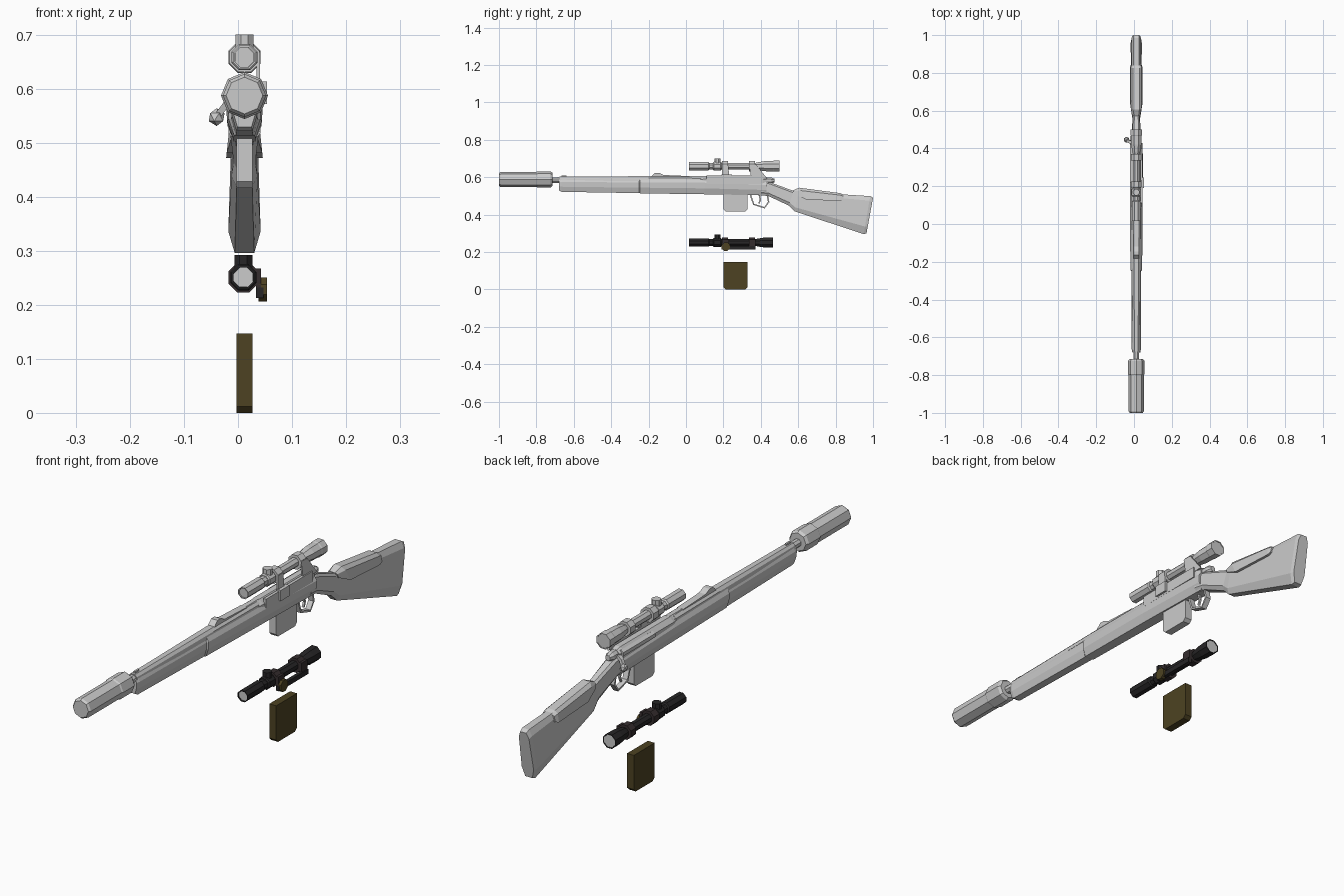
import bpy, bmesh, math
from mathutils import Vector

if "Cube" in bpy.data.objects:
    bpy.data.objects.remove(bpy.data.objects["Cube"])

CX = 0.012  # centre line of the rifle


def material(name, rgb):
    m = bpy.data.materials.new(name)
    m.diffuse_color = (*rgb, 1)
    m.use_nodes = True
    m.node_tree.nodes["Principled BSDF"].inputs["Base Color"].default_value = m.diffuse_color
    return m


GREY = material("light_grey", (0.6, 0.6, 0.6))
BROWN = material("olive_brown", (0.075, 0.055, 0.016))
BLACK = material("soft_black", (0.02, 0.019, 0.02))
DARK = material("dark_mount", (0.036, 0.027, 0.028))


def finish(name, bm, mat):
    bmesh.ops.recalc_face_normals(bm, faces=bm.faces)
    me = bpy.data.meshes.new(name)
    bm.to_mesh(me)
    bm.free()
    me.materials.append(mat)
    ob = bpy.data.objects.new(name, me)
    bpy.context.collection.objects.link(ob)
    return ob


def skin(name, rings, mat):
    """Bridge equal rings of points and cap both ends."""
    bm = bmesh.new()
    vs = [[bm.verts.new(p) for p in r] for r in rings]
    n = len(rings[0])
    for a, b in zip(vs, vs[1:]):
        for i in range(n):
            j = (i + 1) % n
            bm.faces.new((a[i], a[j], b[j], b[i]))
    bm.faces.new(vs[0])
    bm.faces.new(vs[-1])
    return finish(name, bm, mat)


def lathe(name, prof, z, mat, x=CX, sides=8, flat=True):
    """Tube along y from (y, radius) pairs."""
    ph = math.pi / sides if flat else 0
    ang = [ph + 2 * math.pi * i / sides for i in range(sides)]
    return skin(name, [[(x + r * math.cos(a), y, z + r * math.sin(a)) for a in ang]
                       for y, r in prof], mat)


def disc(name, c, axis, r, d, mat):
    """Octagonal cylinder with its axis along x or z."""
    ang = [math.pi / 8 + math.pi / 4 * i for i in range(8)]
    c = Vector(c)
    rings = []
    for s in (-d / 2, d / 2):
        if axis == 'x':
            rings.append([c + Vector((s, r * math.cos(a), r * math.sin(a))) for a in ang])
        else:
            rings.append([c + Vector((r * math.cos(a), r * math.sin(a), s)) for a in ang])
    return skin(name, rings, mat)


def loft(name, half, sections, mat):
    """Mirrored half profile (u, v) along (y_top, z_top, y_bottom, z_bottom, half_width)."""
    prof = half + [(-u, v) for u, v in reversed(half)]
    return skin(name, [[(CX + u * w, yb + (yt - yb) * v, zb + (zt - zb) * v) for u, v in prof]
                       for yt, zt, yb, zb, w in sections], mat)


def prism(name, poly, x0, x1, mat):
    return skin(name, [[(x, y, z) for y, z in poly] for x in (x0, x1)], mat)


def box(name, x0, x1, y0, y1, z0, z1, mat):
    return prism(name, [(y0, z0), (y1, z0), (y1, z1), (y0, z1)], x0, x1, mat)


def rod(name, pts, ref, w, t, mat):
    """Flat bar along a path; w is half width along ref, t half thickness."""
    pts, ref = [Vector(p) for p in pts], Vector(ref)
    rings = []
    for i, p in enumerate(pts):
        tan = (pts[min(i + 1, len(pts) - 1)] - pts[max(i - 1, 0)]).normalized()
        n = tan.cross(ref).normalized()
        rings.append([p + ref * w + n * t, p - ref * w + n * t,
                      p - ref * w - n * t, p + ref * w - n * t])
    return skin(name, rings, mat)


# suppressor, barrel and receiver
lathe("suppressor", [(-1, 0.034), (-0.992, 0.04), (-0.80, 0.04), (-0.795, 0.0435),
                     (-0.725, 0.0435), (-0.715, 0.036)], 0.588, GREY, flat=False)
lathe("barrel", [(-0.72, 0.016), (-0.2, 0.019), (0.1, 0.024)], 0.585, GREY)
lathe("receiver", [(0.06, 0.024), (0.1, 0.031), (0.41, 0.031), (0.43, 0.024)], 0.578, GREY)
lathe("bolt", [(0.40, 0.019), (0.455, 0.019), (0.472, 0.011)], 0.582, GREY)
lathe("bolt_body", [(0.22, 0.014), (0.42, 0.014)], 0.585, GREY, x=CX - 0.02, sides=6)

# bolt handle and knob
rod("bolt_handle", [(-0.005, 0.43, 0.58), (-0.022, 0.435, 0.572), (-0.038, 0.445, 0.55)],
    (0, 1, 0), 0.008, 0.006, GREY)
bm = bmesh.new()
bmesh.ops.create_icosphere(bm, subdivisions=1, radius=0.0165)
bmesh.ops.translate(bm, verts=bm.verts, vec=(-0.0395, 0.446, 0.548))
finish("bolt_knob", bm, GREY)

# wooden furniture
FORE = [(0.7, 1), (1, 0.78), (0.95, 0.4), (0.62, 0)]
loft("fore_stock", FORE, [(y, zt, y, zb, w) for y, zt, zb, w in (
    (-0.68, 0.588, 0.53, 0.021), (-0.665, 0.59, 0.522, 0.024), (-0.25, 0.588, 0.515, 0.026),
    (-0.245, 0.59, 0.514, 0.031), (0.1, 0.588, 0.509, 0.034), (0.43, 0.575, 0.503, 0.033))], GREY)
loft("hand_guard", [(0.5, 1), (0.9, 0.6), (1, 0)],
     [(y, zt, y, 0.58, w) for y, zt, w in (
         (-0.675, 0.603, 0.019), (-0.2, 0.606, 0.024), (0.08, 0.604, 0.026))], GREY)
loft("butt_stock", [(0.5, 1), (0.85, 0.88), (1, 0.2), (0.6, 0)], [
    (0.40, 0.585, 0.40, 0.503, 0.030),
    (0.45, 0.573, 0.44, 0.500, 0.026),
    (0.575, 0.527, 0.550, 0.448, 0.020),
    (0.60, 0.523, 0.580, 0.418, 0.024),
    (0.985, 0.499, 0.950, 0.296, 0.030),
    (1.0, 0.490, 0.965, 0.300, 0.026)], GREY)
loft("cheek_rest", [(0.5, 1), (0.85, 0.75), (1, 0)], [
    (0.572, 0.530, 0.580, 0.510, 0.024),
    (0.605, 0.544, 0.640, 0.482, 0.033),
    (0.825, 0.515, 0.825, 0.472, 0.034),
    (0.842, 0.506, 0.842, 0.478, 0.030)], GREY)

# iron sights
prism("rear_sight", [(-0.19, 0.6), (-0.165, 0.624), (-0.145, 0.624), (-0.12, 0.612),
                     (0.02, 0.606), (0.02, 0.6)], CX - 0.014, CX + 0.014, GREY)
box("front_sight", CX - 0.004, CX + 0.004, -0.665, -0.64, 0.598, 0.61, GREY)


# fitted magazine and spare magazine
def magazine(name, z0, z1, mat):
    c = 0.012
    prism(name, [(0.2 + c, z0), (0.33 - c, z0), (0.33, z0 + c), (0.33, z1),
                 (0.2, z1), (0.2, z0 + c)], CX - 0.015, CX + 0.015, mat)


magazine("fitted_magazine", 0.417, 0.53, GREY)
magazine("spare_magazine", 0.0, 0.147, BROWN)

# trigger and guard
rod("trigger_guard", [(CX, y, z) for y, z in ((0.345, 0.505), (0.362, 0.455), (0.42, 0.437),
                                              (0.442, 0.468), (0.435, 0.505))],
    (1, 0, 0), 0.011, 0.004, GREY)
rod("trigger", [(CX, 0.39, 0.51), (CX, 0.398, 0.48), (CX, 0.39, 0.46)],
    (1, 0, 0), 0.004, 0.004, GREY)


# telescopic sight, used once on the rifle and once loose below
def scope(p, x, z, body, mount, eye):
    end = [(0.465, 0.030)] + eye
    y1, r1 = end[-1]
    prof = [(0.025, 0.020), (0.015, 0.020), (0.015, 0.0235), (0.12, 0.0235), (0.125, 0.019),
            (0.37, 0.019), (0.385, 0.023), (0.42, 0.029)] + end
    prof += [(y1, r1 - 0.004), (y1 - 0.006, r1 - 0.004)]
    lathe(p + "_tube", prof, z, body, x)
    lathe(p + "_front_lens", [(0.019, 0.0195), (0.024, 0.0195)], z, GREY, x)
    lathe(p + "_eye_lens", [(y1 - 0.007, r1 - 0.0045), (y1 - 0.001, r1 - 0.0045)], z, GREY, x)
    lathe(p + "_saddle", [(0.145, 0.022), (0.15, 0.026), (0.185, 0.026), (0.19, 0.022)],
          z, body, x)
    disc(p + "_top_turret", (x, 0.168, z + 0.03), 'z', 0.018, 0.024, body)
    for n, y in (("front", 0.192), ("rear", 0.337)):
        lathe(p + "_" + n + "_ring", [(y, 0.030), (y + 0.033, 0.030)], z, mount, x)


scope("fitted_scope", CX, 0.659, GREY, GREY, [(0.47, 0.032), (0.5, 0.032)])
scope("loose_scope", 0.01, 0.251, BLACK, DARK, [])

# side mount holding the fitted scope
box("mount_rail", 0.034, 0.046, 0.11, 0.40, 0.565, 0.608, GREY)
box("mount_clamp", 0.036, 0.054, 0.19, 0.245, 0.572, 0.614, GREY)
prism("mount_front_arm", [(0.192, 0.60), (0.232, 0.60), (0.225, 0.668), (0.192, 0.668)],
      0.034, 0.041, GREY)
prism("mount_rear_arm", [(0.35, 0.59), (0.435, 0.592), (0.375, 0.668), (0.337, 0.668)],
      0.034, 0.041, GREY)

# side mount of the loose scope
prism("loose_mount_front_arm", [(0.19, 0.215), (0.235, 0.215), (0.228, 0.268), (0.192, 0.268)],
      0.033, 0.043, DARK)
prism("loose_mount_rear_arm", [(0.335, 0.213), (0.372, 0.213), (0.372, 0.268), (0.337, 0.268)],
      0.033, 0.043, DARK)
box("loose_mount_bar", 0.033, 0.047, 0.19, 0.372, 0.213, 0.232, BLACK)
disc("mount_knob", (0.046, 0.213, 0.229), 'x', 0.024, 0.016, BROWN)
